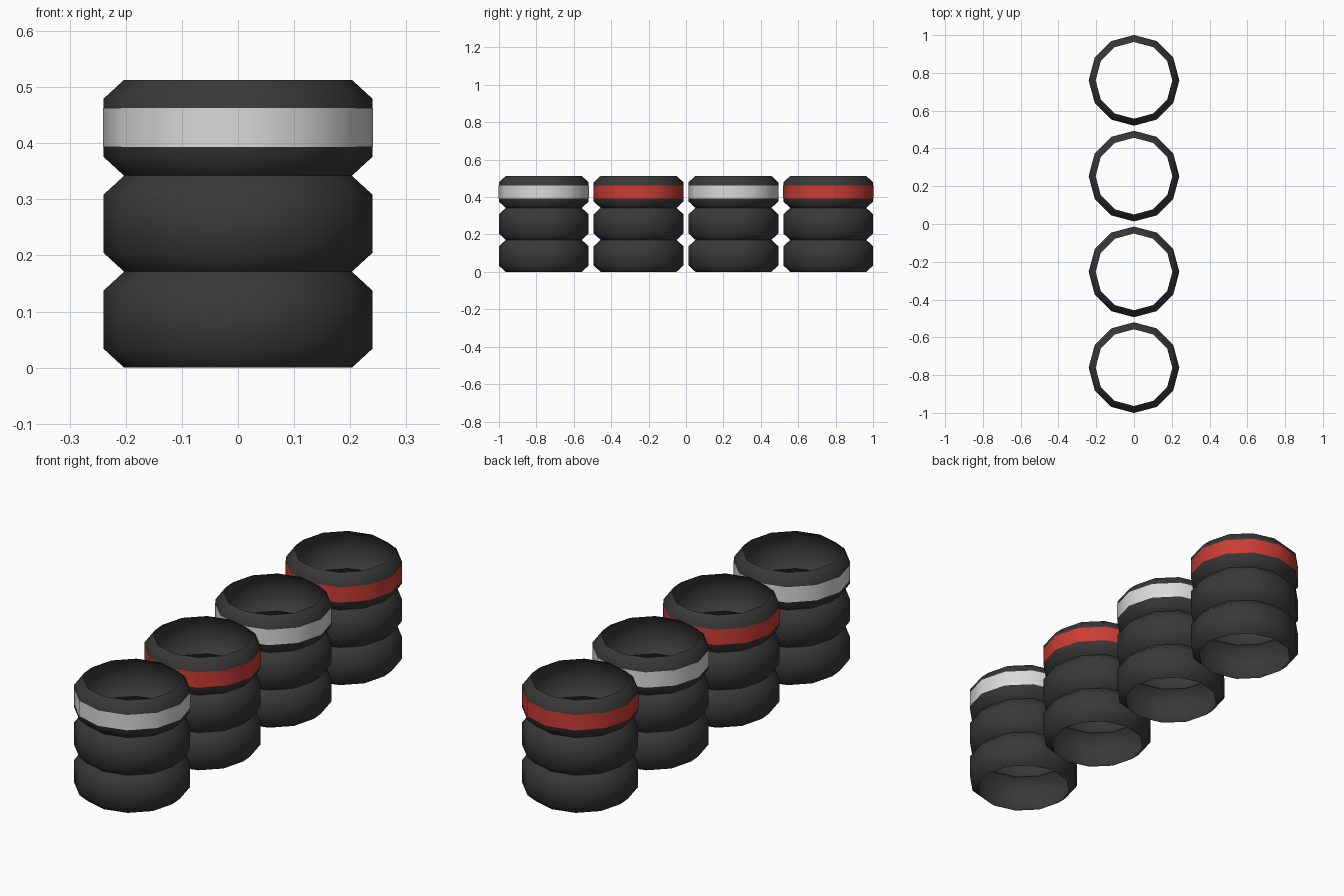
import bpy, bmesh
from math import cos, sin, tau

cube = bpy.data.objects.get("Cube")
if cube:
    bpy.data.objects.remove(cube, do_unlink=True)

SIDES = 12
RADIUS, LIP = 0.24, 0.203
HEIGHT, BEVEL = 0.171, 0.034
SPACING = 0.507


def material(name, rgb):
    mat = bpy.data.materials.new(name)
    mat.use_nodes = True
    mat.diffuse_color = (*rgb, 1)
    mat.node_tree.nodes["Principled BSDF"].inputs["Base Color"].default_value = (*rgb, 1)
    return mat


rubber = material("black rubber", (0.04, 0.04, 0.04))
white = material("white paint", (0.7, 0.7, 0.7))
red = material("red paint", (0.6, 0.045, 0.035))


def lathe(name, profile, mat, y, z):
    """Open shell turned around the vertical axis from (radius, height) points."""
    bm = bmesh.new()
    rings = [[bm.verts.new((r * cos(tau * i / SIDES), r * sin(tau * i / SIDES), h))
              for i in range(SIDES)] for r, h in profile]
    for low, high in zip(rings, rings[1:]):
        for i in range(SIDES):
            j = (i + 1) % SIDES
            face = bm.faces.new((low[i], low[j], high[j], high[i]))
            face.smooth = True
    mesh = bpy.data.meshes.new(name)
    bm.to_mesh(mesh)
    bm.free()
    mesh.materials.append(mat)
    obj = bpy.data.objects.new(name, mesh)
    obj.location = (0, y, z)
    bpy.context.collection.objects.link(obj)


# Hollow tyre with bevelled shoulders, and the painted band round the top one
tyre = [(LIP, 0), (RADIUS, BEVEL), (RADIUS, HEIGHT - BEVEL), (LIP, HEIGHT)]
band = [(RADIUS + 0.001, 0.051), (RADIUS + 0.001, 0.121)]

# Four stacks of three tyres, with alternating band colours
for stack in range(4):
    y = (stack - 1.5) * SPACING
    for level in range(3):
        lathe(f"tyre_{stack + 1}_{level + 1}", tyre, rubber, y, level * HEIGHT)
    lathe(f"painted_band_{stack + 1}", band, red if stack % 2 else white, y, 2 * HEIGHT)
